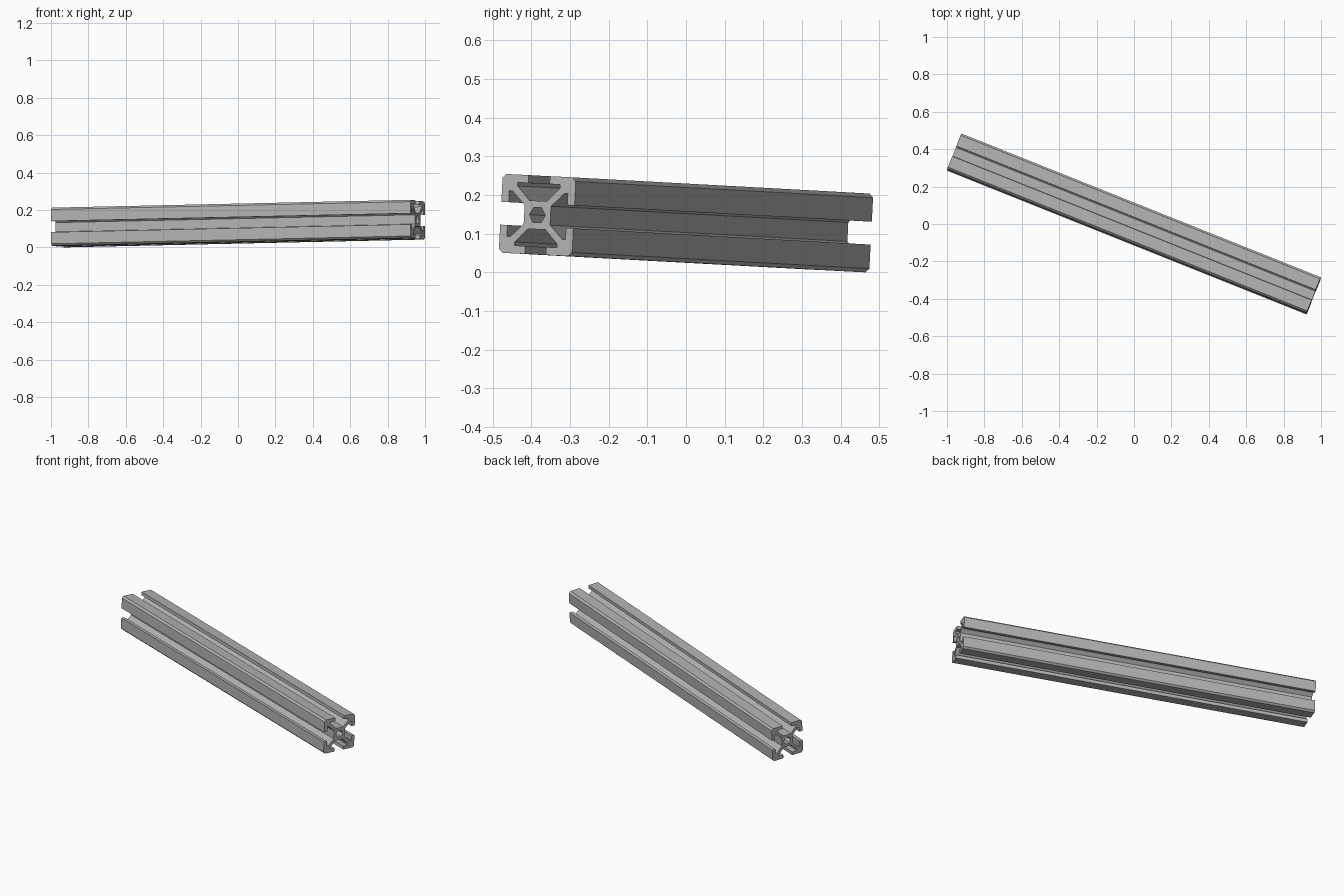
import bpy, bmesh
from math import radians, cos, sin, pi
from mathutils import Vector, Matrix

old = bpy.data.objects.get("Cube")
if old:
    bpy.data.objects.remove(old, do_unlink=True)

LENGTH = 2.07
UNIT = 0.204 / 20      # profile is drawn on a 20 unit square
CHAMFER = 1.0

# Material
metal = bpy.data.materials.new("brushed_aluminium")
metal.use_nodes = True
colour = (0.45, 0.45, 0.45, 1)
metal.diffuse_color = colour
metal.node_tree.nodes["Principled BSDF"].inputs["Base Color"].default_value = colour

# One side of the section: bevelled corner, then half of the T slot, mirrored
half_slot = [(2.9, 10), (2.9, 8), (5.8, 8), (5.8, 7.1), (2.4, 3.6)]
side = [(10, 10 - CHAMFER), (10 - CHAMFER, 10)] + half_slot
side += [(-u, v) for u, v in reversed(half_slot)]
outline = []
for k in range(4):
    turn = Matrix.Rotation(k * pi / 2, 2)
    outline += [turn @ Vector(p) for p in side]

# Six-sided bore through the core
bore = [Vector((2.2 * cos(k * pi / 3), 2.2 * sin(k * pi / 3))) for k in range(6)]


def add_loop(bm, points):
    verts = [bm.verts.new((-LENGTH / 2, p.x * UNIT, p.y * UNIT)) for p in points]
    return [bm.edges.new((a, b)) for a, b in zip(verts, verts[1:] + verts[:1])]


# Fill the section and extrude it along the bar
bm = bmesh.new()
edges = add_loop(bm, outline) + add_loop(bm, bore)
bmesh.ops.triangle_fill(bm, edges=edges, use_beauty=True, use_dissolve=False)
result = bmesh.ops.extrude_face_region(bm, geom=bm.faces[:], use_keep_orig=True)
moved = [g for g in result["geom"] if isinstance(g, bmesh.types.BMVert)]
bmesh.ops.translate(bm, verts=moved, vec=(LENGTH, 0, 0))
bmesh.ops.recalc_face_normals(bm, faces=bm.faces[:])

mesh = bpy.data.meshes.new("slotted_bar")
bm.to_mesh(mesh)
bm.free()
mesh.materials.append(metal)
bar = bpy.data.objects.new("slotted_bar", mesh)
bpy.context.collection.objects.link(bar)

# Lay the bar at its slight tilt and roll, resting on the ground
bar.rotation_euler = (radians(-2.7), radians(-1.16), radians(-21.8))
turn = bar.rotation_euler.to_matrix()
bar.location.z = -min((turn @ v.co).z for v in mesh.vertices)
